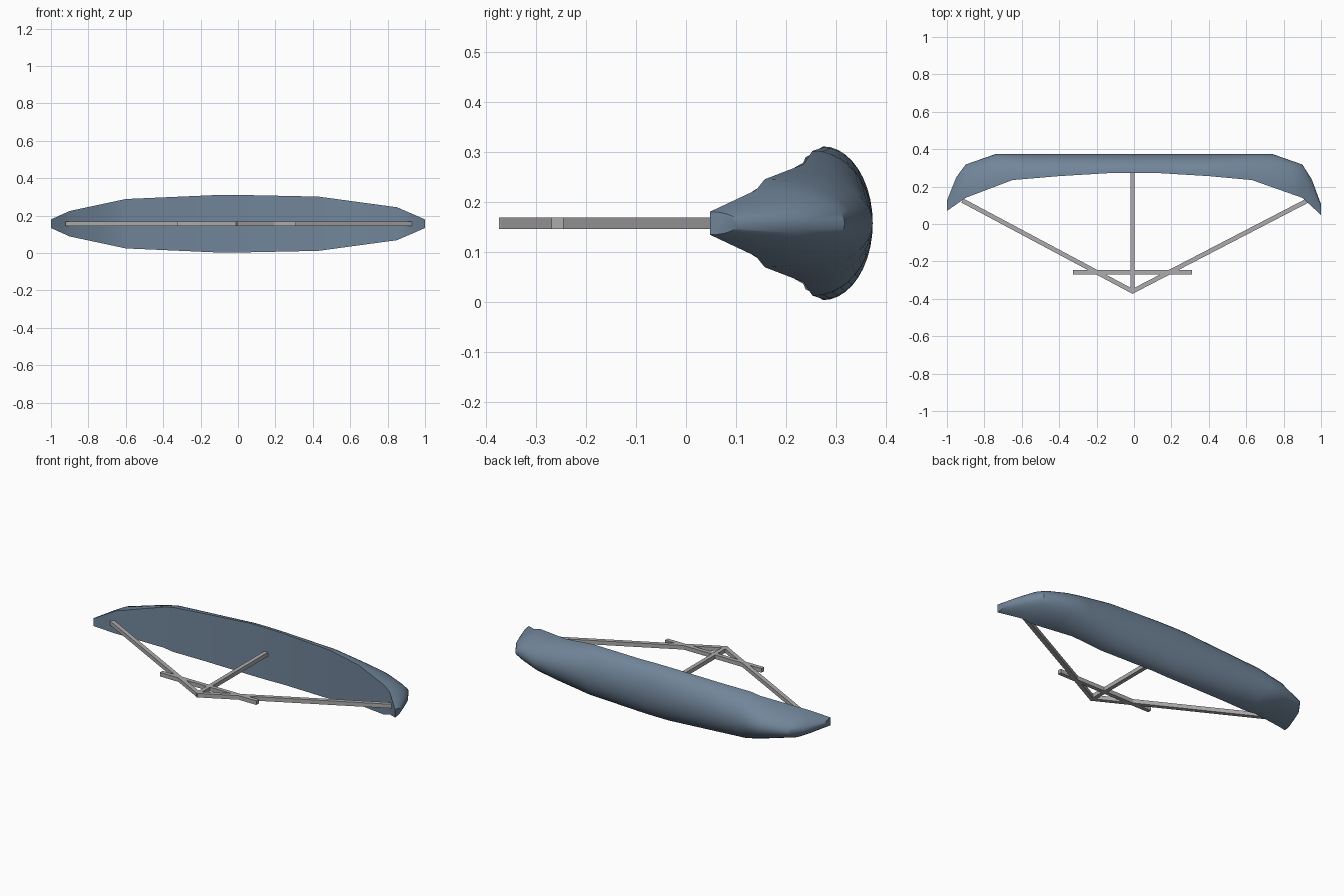
import bpy, bmesh, math
from mathutils import Vector

cube = bpy.data.objects.get("Cube")
if cube:
    bpy.data.objects.remove(cube, do_unlink=True)

MID_Z = 0.157


def material(name, rgb):
    m = bpy.data.materials.new(name)
    m.use_nodes = True
    m.diffuse_color = (*rgb, 1)
    m.node_tree.nodes["Principled BSDF"].inputs["Base Color"].default_value = (*rgb, 1)
    return m


slate_blue = material("slate blue", (0.165, 0.235, 0.32))
pale_grey = material("pale grey", (0.42, 0.41, 0.42))


def add_object(name, bm, mat):
    bmesh.ops.recalc_face_normals(bm, faces=bm.faces)
    mesh = bpy.data.meshes.new(name)
    bm.to_mesh(mesh)
    bm.free()
    mesh.materials.append(mat)
    ob = bpy.data.objects.new(name, mesh)
    bpy.context.collection.objects.link(ob)
    return ob


def sample(points, x):
    """Linear interpolation along a short profile."""
    for (x0, v0), (x1, v1) in zip(points, points[1:]):
        if x <= x1:
            return v0 + (v1 - v0) * (x - x0) / (x1 - x0)
    return points[-1][1]


# Canopy: half-elliptical sections lofted across the span, flat at the front
front = [(-1, .07), (-.9, .14), (-.65, .235), (-.4, .256), (-.1, .274), (.1, .274),
         (.4, .256), (.63, .235), (.9, .14), (1, .048)]
back = [(-1, .125), (-.95, .25), (-.9, .318), (-.74, .374), (.74, .374),
        (.9, .318), (.95, .24), (1, .105)]
height = [(-1, .023), (-.9, .068), (-.6, .132), (-.1, .154), (.0, .154), (.43, .145),
          (.85, .088), (1, .023)]
stations = sorted({x for p in (front, back, height) for x, _ in p})
STEPS = 20

bm = bmesh.new()
rings = []
for x in stations:
    yf, yb, h = (sample(p, x) for p in (front, back, height))
    ring = []
    for i in range(STEPS + 1):
        a = math.pi * i / STEPS
        ring.append(bm.verts.new((x, yf + (yb - yf) * math.sin(a), MID_Z + h * math.cos(a))))
    rings.append(ring)
for r0, r1 in zip(rings, rings[1:]):
    for i in range(STEPS + 1):
        j = (i + 1) % (STEPS + 1)
        bm.faces.new((r0[i], r0[j], r1[j], r1[i]))
bm.faces.new(rings[0])
bm.faces.new(rings[-1])
canopy = add_object("canopy", bm, slate_blue)
bpy.context.view_layer.objects.active = canopy
canopy.select_set(True)
bpy.ops.object.shade_smooth_by_angle(angle=math.radians(30))
canopy.select_set(False)


# Frame: square rods between two points in the middle plane
def rod(name, start, end, width=0.024):
    a, b = Vector((*start, MID_Z)), Vector((*end, MID_Z))
    d = b - a
    bm = bmesh.new()
    bmesh.ops.create_cube(bm, size=1)
    for v in bm.verts:
        v.co = Vector((v.co.x * d.length, v.co.y * width, v.co.z * width))
    bmesh.ops.transform(bm, matrix=d.to_track_quat('X', 'Z').to_matrix().to_4x4(), verts=bm.verts)
    bmesh.ops.translate(bm, vec=(a + b) / 2, verts=bm.verts)
    add_object(name, bm, pale_grey)


CX = -0.008
rod("centre_strut", (CX, -.362), (CX, .28))
rod("cross_bar", (CX - .317, -.257), (CX + .317, -.257))
for side, sign, tip in (("left", 1, .927), ("right", -1, .917)):
    rod(side + "_strut", (CX - sign * .008, -.364), (sign * tip, .125))
